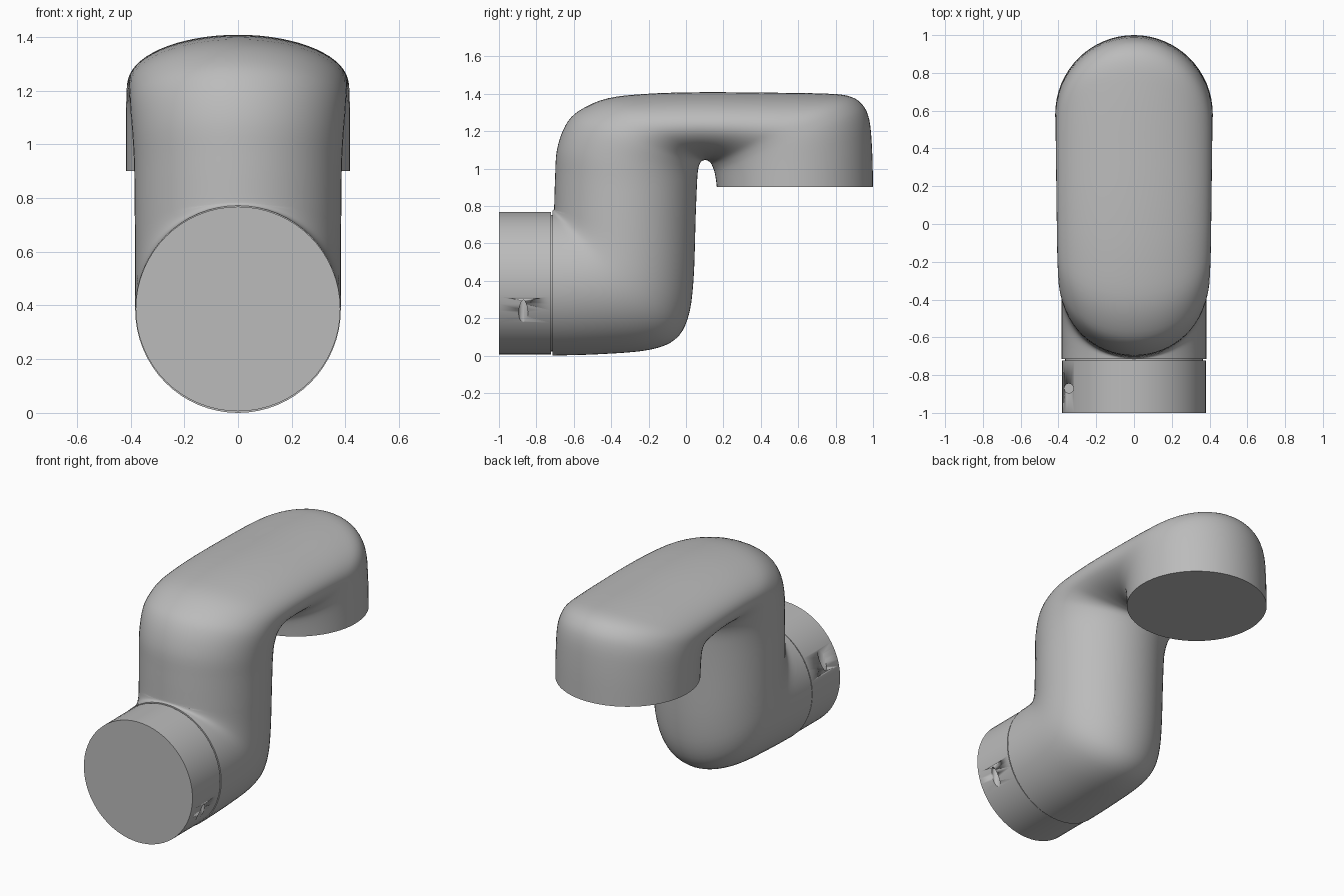
import bpy, bmesh, math
from mathutils import Vector

cube = bpy.data.objects.get("Cube")
if cube:
    bpy.data.objects.remove(cube, do_unlink=True)

grey = bpy.data.materials.new("plain_grey")
grey.use_nodes = True
colour = (0.5, 0.5, 0.5, 1)
grey.diffuse_color = colour
grey.node_tree.nodes["Principled BSDF"].inputs["Base Color"].default_value = colour


def make_object(name, bm, angle=35):
    bmesh.ops.recalc_face_normals(bm, faces=bm.faces)
    mesh = bpy.data.meshes.new(name)
    bm.to_mesh(mesh)
    bm.free()
    mesh.materials.append(grey)
    obj = bpy.data.objects.new(name, mesh)
    bpy.context.collection.objects.link(obj)
    bpy.ops.object.select_all(action='DESELECT')
    obj.select_set(True)
    bpy.context.view_layer.objects.active = obj
    bpy.ops.object.shade_smooth_by_angle(angle=math.radians(angle))
    return obj


def loft(rings):
    """Skin a series of equal point rings and cap both ends."""
    bm = bmesh.new()
    loops = [[bm.verts.new(p) for p in ring] for ring in rings]
    for a, b in zip(loops, loops[1:]):
        for i in range(len(a)):
            j = (i + 1) % len(a)
            bm.faces.new((a[i], a[j], b[j], b[i]))
    bm.faces.new(loops[0])
    bm.faces.new(loops[-1])
    return bm


def ellipse(a, b, half_width, count=64):
    """Ring across the body from point a to point b in the side plane."""
    mid, arm = (a + b) / 2, (a - b) / 2
    ring = []
    for i in range(count):
        t = math.tau * i / count
        p = mid + arm * math.cos(t)
        ring.append((half_width * math.sin(t), p.x, p.y))
    return ring


def spline(p, q, r, s, t):
    return 0.5 * (2 * q + (r - p) * t + (2 * p - 5 * q + 4 * r - s) * t ** 2
                  + (3 * q - p - 3 * r + s) * t ** 3)


# Link body: first side (y, z), second side (y, z), half width
sections = [Vector(s) for s in (
    (-.715, .772, -.715, 0, .383),
    (-.714, .773, -.45, .008, .383),
    (-.713, .774, -.2, .03, .383),
    (-.711, .776, -.06, .085, .383),
    (-.709, .778, .01, .2, .383),
    (-.707, .782, .04, .4, .383),
    (-.705, .79, .052, .75, .385),
    (-.7, .95, .058, .9, .387),
    (-.69, 1.1, .062, .97, .393),
    (-.645, 1.23, .068, 1.01, .4),
    (-.57, 1.31, .076, 1.03, .403),
    (-.42, 1.375, .085, 1.04, .406),
    (-.2, 1.4, .095, 1.044, .408),
    (.08, 1.408, .105, 1.045, .41),
    (.4, 1.406, .12, 1.04, .412),
    (.7, 1.402, .135, 1.025, .414),
    (.86, 1.39, .142, 1.01, .415),
    (.94, 1.345, .15, .99, .416),
    (.98, 1.26, .155, .97, .417),
    (.995, 1.1, .16, .94, .417),
    (1, .9, .165, .9, .417))]
steps = 4
last = len(sections) - 1
path = []
for i in range(last):
    four = [sections[min(max(i + k, 0), last)] for k in (-1, 0, 1, 2)]
    path += [spline(*four, k / steps) for k in range(steps)]
path.append(sections[last])
make_object("link_body", loft(
    [ellipse(Vector(s[0:2]), Vector(s[2:4]), s[4]) for s in path]))


# Collar and the recessed neck behind it
axis_z = .387


def disc(y, radius):
    return ellipse(Vector((y, axis_z + radius)), Vector((y, axis_z - radius)), radius)


collar = make_object("collar", loft([disc(-1, .381), disc(-.722, .381)]))
make_object("collar_neck", loft([disc(-.73, .365), disc(-.705, .365)]))

# Two opposed blind screw holes in the collar
for side in (-1, 1):
    bm = bmesh.new()
    bmesh.ops.create_cone(bm, cap_ends=True, segments=16,
                          radius1=.025, radius2=.025, depth=.4)
    bmesh.ops.translate(bm, verts=bm.verts,
                        vec=(side * .345, -.87, axis_z - side * .28))
    cutter = make_object("hole_cutter", bm)
    cutter.hide_render = True
    cut = collar.modifiers.new("screw_hole", 'BOOLEAN')
    cut.operation = 'DIFFERENCE'
    cut.solver = 'EXACT'
    cut.object = cutter
    bpy.context.view_layer.objects.active = collar
    bpy.ops.object.modifier_apply(modifier=cut.name)
    bpy.data.objects.remove(cutter, do_unlink=True)
